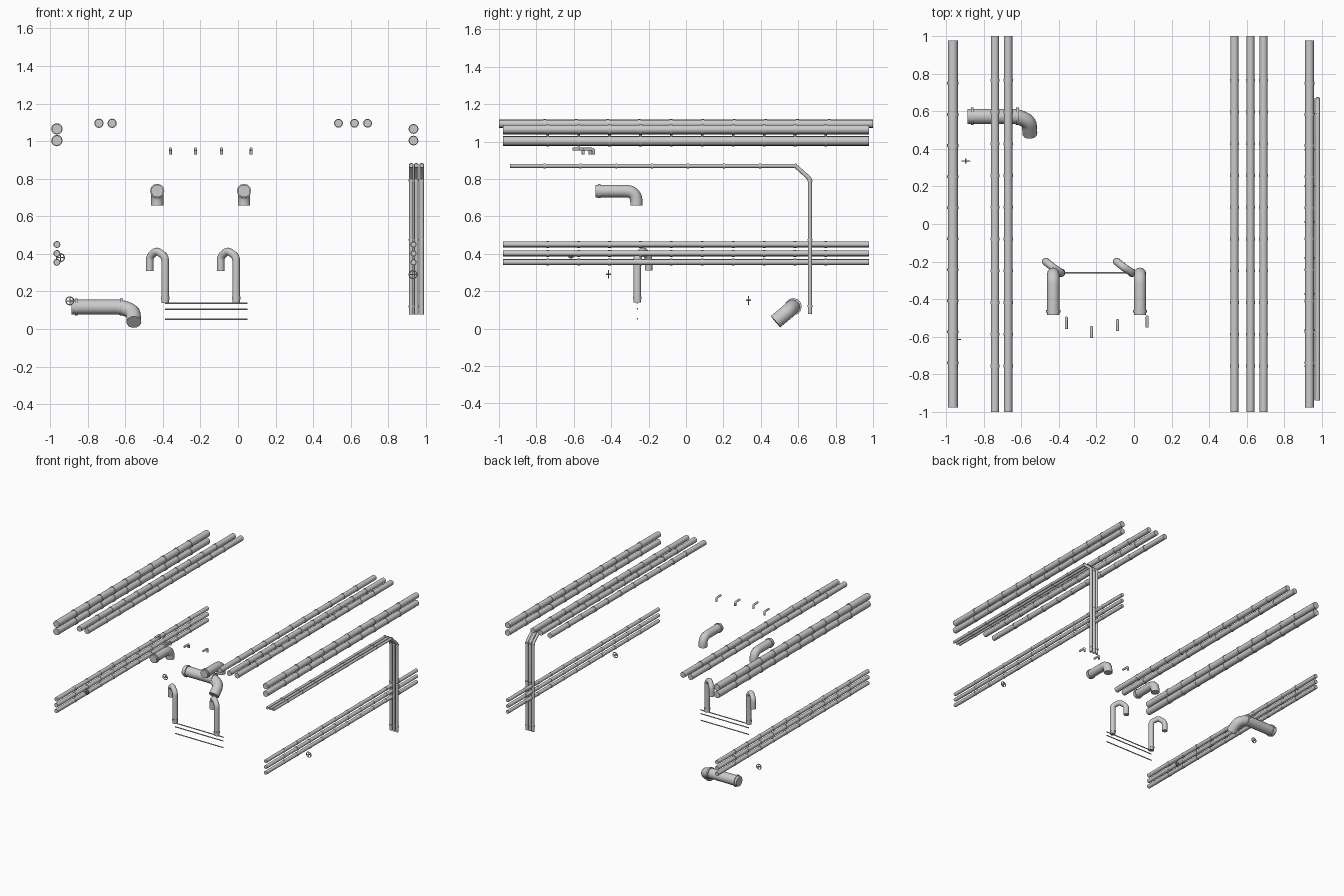
import bpy, math
from mathutils import Vector

if "Cube" in bpy.data.objects:
    bpy.data.objects.remove(bpy.data.objects["Cube"])


def rounded(points, radius, seg=6):
    """Round the inner corners of a path."""
    pts = [Vector(p) for p in points]
    out = [pts[0]]
    for a, b, c in zip(pts, pts[1:], pts[2:]):
        s = b + (a - b).normalized() * radius
        e = b + (c - b).normalized() * radius
        for i in range(seg + 1):
            t = i / seg
            out.append(s * (1 - t) ** 2 + b * 2 * t * (1 - t) + e * t * t)
    return out + [pts[-1]]


def pipe(name, r, path, collars=(), width=0.014, grow=1.13):
    """Capped tube; collars are (position, direction) pairs."""
    cu = bpy.data.curves.new(name, 'CURVE')
    cu.dimensions = '3D'
    cu.bevel_depth = r
    cu.bevel_resolution = 4
    cu.use_fill_caps = True

    def run(pts, scale):
        sp = cu.splines.new('POLY')
        sp.points.add(len(pts) - 1)
        for q, p in zip(sp.points, pts):
            q.co = (*p, 1)
            q.radius = scale

    run([Vector(p) for p in path], 1)
    for pos, d in collars:
        half = Vector(d).normalized() * width / 2
        run([Vector(pos) - half, Vector(pos) + half], grow)
    ob = bpy.data.objects.new(name, cu)
    bpy.context.collection.objects.link(ob)
    bpy.ops.object.select_all(action='DESELECT')
    ob.select_set(True)
    bpy.context.view_layer.objects.active = ob
    bpy.ops.object.convert(target='MESH')
    bpy.ops.object.shade_smooth_by_angle(angle=math.radians(40))
    return bpy.context.object


def long_pipe(name, x, z, r, half):
    """Straight run along y with ten evenly spaced collars."""
    ys = [half * (0.765 - 0.169 * k) for k in range(10)]
    pipe(name, r, [(x, -half, z), (x, half, z)],
         [((x, y, z), (0, 1, 0)) for y in ys])


# ceiling pipes
for i, (x, r) in enumerate([(-0.74, 0.022), (-0.67, 0.022),
                            (0.535, 0.021), (0.62, 0.021), (0.69, 0.021)]):
    long_pipe(f"ceiling_pipe_{i}", x, 1.095, r, 1.0)

# wall pipes, large above and small below
for side, x, big, small in (("left", -0.964, 0.027, 0.0165),
                            ("right", 0.934, 0.0235, 0.0145)):
    for i, z in enumerate((1.065, 1.003)):
        long_pipe(f"{side}_large_pipe_{i}", x, z, big, 0.978)
    for i, z in enumerate((0.45, 0.402, 0.355)):
        long_pipe(f"{side}_small_pipe_{i}", x, z, small, 0.978)

# bent conduits on the right wall
for i, x in enumerate((0.922, 0.949, 0.978)):
    path = rounded([(x, -0.94, 0.87), (x, 0.585, 0.87),
                    (x, 0.663, 0.8), (x, 0.663, 0.078)], 0.012, 3)
    rings = [((x, -0.757 + 0.192 * k, 0.87), (0, 1, 0)) for k in range(8)]
    rings += [((x, 0.663, z), (0, 0, 1)) for z in (0.79, 0.475, 0.12)]
    pipe(f"bent_conduit_{i}", 0.011, path, rings, 0.01, 1.2)

# downturned duct elbows
for i, x in enumerate((-0.43, 0.032)):
    path = rounded([(x, -0.484, 0.735), (x, -0.265, 0.735),
                    (x, -0.265, 0.658)], 0.06, 8)
    pipe(f"duct_elbow_{i}", 0.033, path, [((x, -0.464, 0.735), (0, 1, 0))],
         0.014, 1.15)

# hooked vent pipes
for i, x in enumerate((-0.388, -0.01)):
    path = rounded([(x, -0.26, 0.138), (x, -0.26, 0.385),
                    (x - 0.045, -0.23, 0.418), (x - 0.082, -0.2, 0.385),
                    (x - 0.082, -0.2, 0.31)], 0.02, 4)
    pipe(f"hooked_pipe_{i}", 0.0205, path, [((x, -0.26, 0.165), (0, 0, 1))],
         0.014, 1.12)

# thin rods between the hooked pipes
for i, z in enumerate((0.137, 0.106, 0.052)):
    pipe(f"thin_rod_{i}", 0.004, [(-0.388, -0.26, z), (0.05, -0.26, z)])

# big angled duct
path = rounded([(-0.885, 0.573, 0.117), (-0.62, 0.573, 0.117),
                (-0.558, 0.545, 0.092), (-0.554, 0.479, 0.037)], 0.03, 5)
pipe("angled_duct", 0.04, path,
     [((-0.86, 0.573, 0.117), (1, 0, 0)), ((-0.62, 0.573, 0.117), (1, 0, 0))],
     0.014, 1.15)

# small ceiling nozzles
for i, (x, y) in enumerate([(-0.36, -0.5), (-0.226, -0.55),
                            (-0.088, -0.512), (0.07, -0.494)]):
    path = rounded([(x, y - 0.058, 0.959), (x, y, 0.959), (x, y, 0.93)], 0.012, 4)
    pipe(f"small_nozzle_{i}", 0.008, path)

# valve hand wheels
for i, (x, y, z, r) in enumerate([(-0.895, 0.335, 0.15, 0.021),
                                  (0.932, -0.415, 0.29, 0.021),
                                  (-0.945, -0.615, 0.38, 0.021)]):
    bpy.ops.mesh.primitive_torus_add(
        major_radius=r, minor_radius=0.003, major_segments=20, minor_segments=8,
        location=(x, y, z), rotation=(math.pi / 2, 0, 0))
    bpy.context.object.name = f"wheel_rim_{i}"
    bpy.ops.object.shade_smooth()
    pipe(f"wheel_spoke_h_{i}", 0.0025, [(x - r, y, z), (x + r, y, z)])
    pipe(f"wheel_spoke_v_{i}", 0.0025, [(x, y, z - r), (x, y, z + r)])
    pipe(f"wheel_axle_{i}", 0.004, [(x, y - 0.013, z), (x, y + 0.013, z)])
